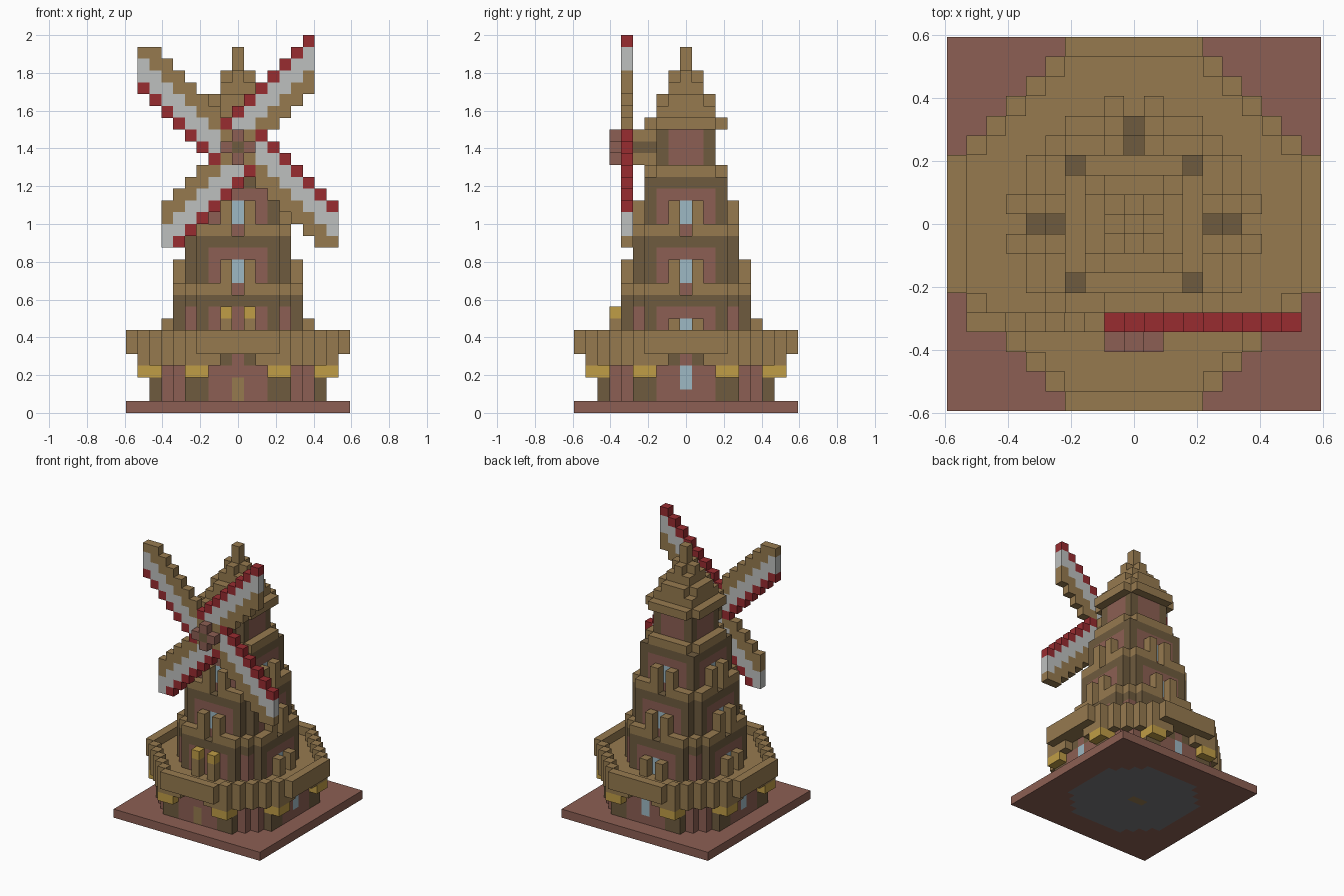
import bpy
import bmesh
from mathutils import Vector

CUBE = bpy.data.objects.get("Cube")
if CUBE:
    bpy.data.objects.remove(CUBE, do_unlink=True)

S = 0.0625  # edge of one block


def srgb(c):
    c /= 255
    return c / 12.92 if c <= 0.04045 else ((c + 0.055) / 1.055) ** 2.4


PALETTE = {
    "timber": (150, 122, 79), "dark_timber": (110, 91, 62),
    "brick": (140, 95, 83), "red_cloth": (152, 44, 48),
    "white_cloth": (190, 192, 191), "window_glass": (158, 184, 195),
    "lamp_gold": (192, 157, 70), "stone": (120, 120, 122),
}
MATS = {}
for name, rgb in PALETTE.items():
    mat = bpy.data.materials.new(name)
    mat.use_nodes = True
    col = (*[srgb(c) for c in rgb], 1)
    mat.diffuse_color = col
    bsdf = next(n for n in mat.node_tree.nodes if n.type == "BSDF_PRINCIPLED")
    bsdf.inputs["Base Color"].default_value = col
    bsdf.inputs["Roughness"].default_value = 0.9
    MATS[name] = mat

parts = {}  # part name -> {block position: colour}


def put(part, x, y, z, colour):
    """Place one block, replacing whatever was there."""
    for cells in parts.values():
        cells.pop((x, y, z), None)
    parts.setdefault(part, {})[x, y, z] = colour


def drop(x, y, z):
    for cells in parts.values():
        cells.pop((x, y, z), None)


def disc(r, total):
    """Cells of an octagon: half width r, diagonal limit total."""
    span = range(-r, r + 1)
    return [(x, y) for x in span for y in span if abs(x) + abs(y) <= total]


def layer(part, r, total, levels, colour):
    for z in levels:
        for x, y in disc(r, total):
            put(part, x, y, z, colour)


def sides(t, r):
    """The same spot on the front, back, left and right."""
    return [(t, -r), (t, r), (r, t), (-r, t)]


def walls(part, r, total, levels, corner=3):
    """Brick walls with dark posts at the corners of the octagon."""
    for z in levels:
        for x, y in disc(r, total):
            low, high = sorted((abs(x), abs(y)))
            post = high == r and low >= corner
            put(part, x, y, z, "dark_timber" if post else "brick")


# Base slab with a stone floor underneath
layer("base_slab", 9, 18, [0], "brick")
layer("base_slab", 6, 9, [0], "stone")
for x in (-1, 0):
    put("base_slab", x, 0, 0, "timber")

# Ground floor
walls("ground_floor", 7, 11, range(1, 4))
layer("ground_floor", 7, 11, [4], "dark_timber")
for x, y in sides(0, 7):
    put("ground_floor", x, y, 4, "brick")
    front = y == -7
    for z in (1, 2) if front else (2, 3):
        put("front_door" if front else "ground_windows", x, y, z,
            "timber" if front else "window_glass")

# Balcony brackets, lamps, deck and parapet
for x, y in disc(8, 12):
    if (abs(x) == 8 or abs(y) == 8 or abs(x) + abs(y) == 12) and min(abs(x), abs(y)) > 1:
        put("balcony_brackets", x, y, 4, "timber")
for t in (-4, -3, 3, 4):
    for r in (7, 8):
        for x, y in sides(t, r):
            put("corner_lamps", x, y, 3, "lamp_gold")
layer("balcony_deck", 9, 12, [5], "timber")
inner = set(disc(8, 11))
for x, y in disc(9, 12):
    if (x, y) not in inner:
        put("parapet", x, y, 6, "timber")

# Three tapering floors, each with a dark and a light belt on top
FLOORS = [("second_floor", 5, 8, 8, 6), ("third_floor", 4, 7, 7, 11),
          ("fourth_floor", 3, 6, 5, 16)]
for name, r, total, belt, z0 in FLOORS:
    walls(name, r, total, range(z0, z0 + 3))
    layer(name + "_belt", r, total, [z0 + 3], "dark_timber")
    layer(name + "_belt", r, belt, [z0 + 4], "timber")
    for x, y in sides(0, r):
        # notch below the next window
        if r > 3:
            drop(x, y, z0 + 4)
            k = (r - 1) / r
            put(name + "_belt", round(x * k), round(y * k), z0 + 4, "brick")
        if (name, y) != ("second_floor", -r):
            for z in (z0, z0 + 1):
                put(name + "_windows", x, y, z, "window_glass")
    # posts beside each window
    for t in (-1, 1):
        for x, y in sides(t, r + 1):
            for z in (z0, z0 + 1):
                put(name + "_window_posts", x, y, z, "timber")
for x in (-1, 1):
    put("balcony_lamps", x, -6, 8, "lamp_gold")

# Cap room and stepped roof
walls("cap_room", 2, 4, range(21, 24), 2)
for r, total, z in [(3, 5, 24), (2, 4, 25), (2, 3, 26), (1, 2, 27),
                    (1, 1, 28), (0, 0, 29), (0, 0, 30)]:
    layer("roof", r, total, [z], "timber")

# Axle, its housing and the hub
HUB = 22
for y in (-4, -3):
    for x in (-1, 0, 1):
        for z in (HUB - 1, HUB + 1):
            put("axle_housing", x, y, z, "timber")
        put("axle", x, y, HUB, "dark_timber")

# Four sails: five diagonal strips repeated by quarter turns
STRIPS = {-1: "timber", 0: "timber", 1: "white_cloth", 2: "white_cloth", 3: "red_cloth"}
sails = {}
for turn in range(4):
    for u in range(-2, 10):
        for d in STRIPS:
            x, z = u, u + d
            if x + z < 1:
                continue
            for _ in range(turn):
                x, z = z, -x
            wide = 6 if turn % 2 == 0 else 8
            top = 9 if turn == 0 else 8
            if abs(x) <= wide and -8 <= z <= top:
                sails[x, z] = max(d, sails.get((x, z), d))
for (x, z), d in sails.items():
    put("sails", x, -5, HUB + z, STRIPS[d])
for x, z in disc(1, 1):
    for y in (-6, -5):
        put("hub", x, y, HUB + z, "brick" if x or z else "dark_timber")

# Build one mesh per part, keeping only the exposed sides of the blocks
solid = {p for cells in parts.values() for p in cells}
AXES = [Vector(v) for v in ((1, 0, 0), (0, 1, 0), (0, 0, 1))]
for part, cells in parts.items():
    names = sorted(set(cells.values()))
    if not names:
        continue
    bm = bmesh.new()
    corners = {}

    def corner(v):
        key = tuple(round(2 * c) for c in v)
        if key not in corners:
            corners[key] = bm.verts.new((v[0] * S, v[1] * S, (v[2] + 0.5) * S))
        return corners[key]

    for p, colour in cells.items():
        c = Vector(p)
        for i in range(3):
            a, b = AXES[(i + 1) % 3] / 2, AXES[(i + 2) % 3] / 2
            for s in (1, -1):
                n = AXES[i] * s
                if tuple(round(q) for q in c + n) in solid:
                    continue
                m = c + n / 2
                ring = [m - a - b, m + a - b, m + a + b, m - a + b][::s]
                face = bm.faces.new([corner(v) for v in ring])
                face.material_index = names.index(colour)
    mesh = bpy.data.meshes.new(part)
    bm.to_mesh(mesh)
    bm.free()
    for n in names:
        mesh.materials.append(MATS[n])
    obj = bpy.data.objects.new(part, mesh)
    bpy.context.collection.objects.link(obj)
